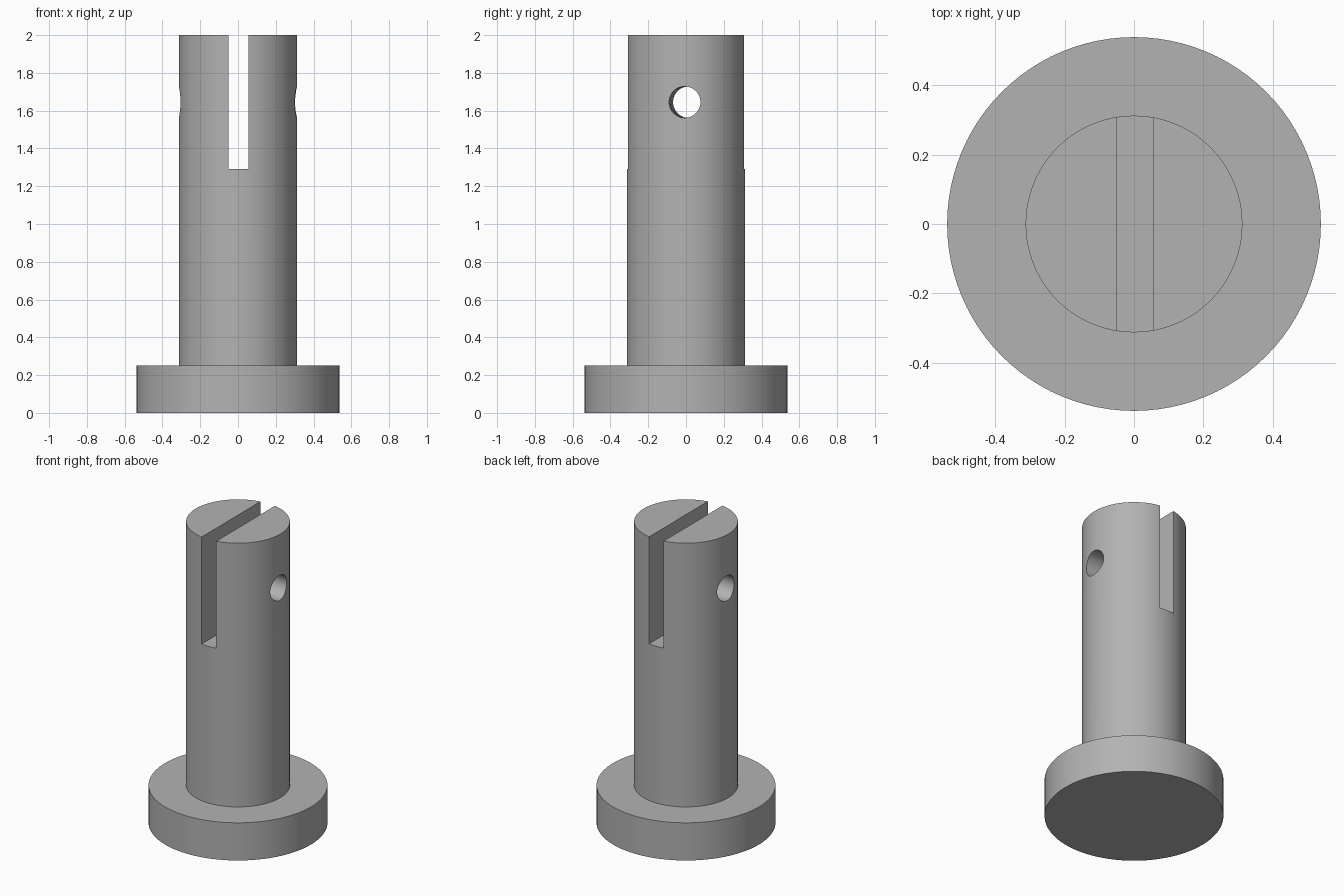
import bpy
import bmesh
import math
from mathutils import Matrix

cube = bpy.data.objects.get("Cube")
if cube:
    bpy.data.objects.remove(cube, do_unlink=True)

SIDES = 96
BASE_R, BASE_H = 0.538, 0.25
SHAFT_R, TOP = 0.312, 2.0

steel = bpy.data.materials.new("grey_steel")
steel.use_nodes = True
grey = (0.45, 0.45, 0.45, 1)
steel.diffuse_color = grey
steel.node_tree.nodes["Principled BSDF"].inputs["Base Color"].default_value = grey


def finish(name, bm):
    mesh = bpy.data.meshes.new(name)
    bmesh.ops.recalc_face_normals(bm, faces=bm.faces)
    bm.to_mesh(mesh)
    bm.free()
    mesh.materials.append(steel)
    obj = bpy.data.objects.new(name, mesh)
    bpy.context.collection.objects.link(obj)
    return obj


def cutter(obj, tool):
    tool.hide_render = True
    tool.hide_set(True)
    cut = obj.modifiers.new(tool.name, "BOOLEAN")
    cut.operation = "DIFFERENCE"
    cut.solver = "EXACT"
    cut.object = tool


# Flanged pin: one stepped profile spun around the vertical axis
profile = [(0, 0), (BASE_R, 0), (BASE_R, BASE_H),
           (SHAFT_R, BASE_H), (SHAFT_R, TOP), (0, TOP)]
bm = bmesh.new()
verts = [bm.verts.new((r, 0, z)) for r, z in profile]
edges = [bm.edges.new(pair) for pair in zip(verts, verts[1:])]
bmesh.ops.spin(bm, geom=verts + edges, cent=(0, 0, 0), axis=(0, 0, 1),
               angle=math.tau, steps=SIDES)
bmesh.ops.remove_doubles(bm, verts=bm.verts, dist=0.0001)
pin = finish("flanged_pin", bm)

# Slot running front to back through the top
bm = bmesh.new()
bmesh.ops.create_cube(bm, size=1, matrix=Matrix.Translation((0.002, 0, 1.79))
                      @ Matrix.Diagonal((0.106, 1, 1, 1)))
cutter(pin, finish("slot_cutter", bm))

# Cross hole, slightly skewed about the vertical axis
bm = bmesh.new()
bmesh.ops.create_cone(bm, cap_ends=True, segments=48, radius1=0.083,
                      radius2=0.083, depth=1,
                      matrix=Matrix.Translation((0, 0.004, 1.645))
                      @ Matrix.Rotation(math.radians(-2), 4, "Z")
                      @ Matrix.Rotation(math.pi / 2, 4, "Y"))
cutter(pin, finish("cross_hole_cutter", bm))

# Apply the cuts, then smooth the round walls while keeping rims crisp
bpy.ops.object.select_all(action="DESELECT")
pin.select_set(True)
bpy.context.view_layer.objects.active = pin
for name in [m.name for m in pin.modifiers]:
    bpy.ops.object.modifier_apply(modifier=name)
for name in ("slot_cutter", "cross_hole_cutter"):
    bpy.data.objects.remove(bpy.data.objects[name], do_unlink=True)
bpy.ops.object.shade_smooth_by_angle(angle=math.radians(30))
